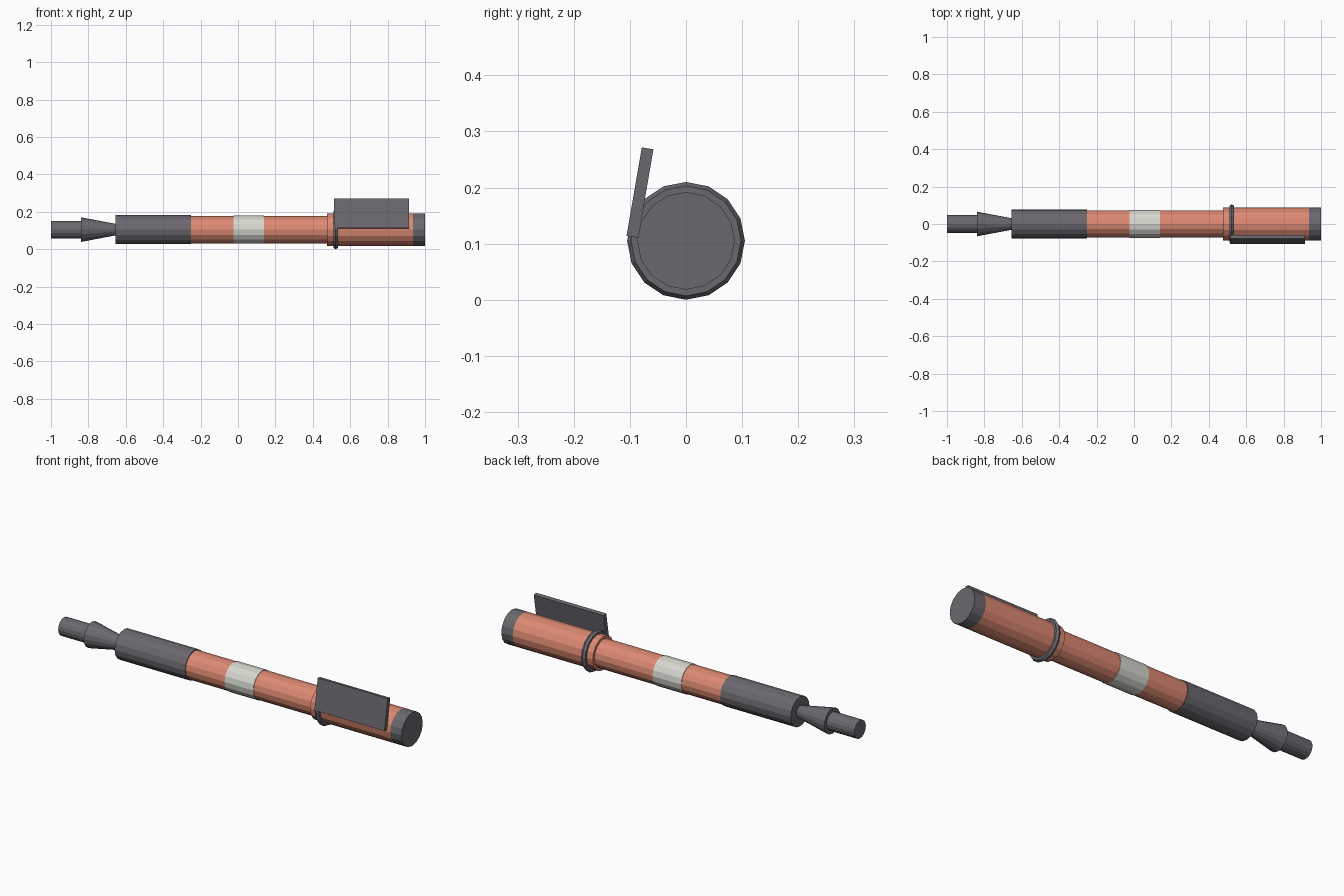
import bpy, bmesh, math
from mathutils import Matrix, Vector

if "Cube" in bpy.data.objects:
    bpy.data.objects.remove(bpy.data.objects["Cube"])

AXIS_Z = 0.105  # height of the pen's centre line


def material(name, rgb):
    m = bpy.data.materials.new(name)
    m.diffuse_color = (*rgb, 1.0)
    m.use_nodes = True
    m.node_tree.nodes["Principled BSDF"].inputs["Base Color"].default_value = m.diffuse_color
    return m


GREY = material("dark_grey", (0.147, 0.138, 0.158))
SALMON = material("salmon", (0.72, 0.25, 0.17))
WHITE = material("off_white", (0.68, 0.68, 0.62))


def finish(bm, name, mat):
    bmesh.ops.recalc_face_normals(bm, faces=bm.faces)
    mesh = bpy.data.meshes.new(name)
    bm.to_mesh(mesh)
    bm.free()
    mesh.materials.append(mat)
    obj = bpy.data.objects.new(name, mesh)
    bpy.context.collection.objects.link(obj)
    return obj


def barrel(name, x0, x1, r0, r1, mat, sides=16):
    """Capped (tapered) cylinder along x, with a vertex at the top."""
    bm = bmesh.new()
    ends = []
    for x, r in ((x0, r0), (x1, r1)):
        ends.append([bm.verts.new((x, r * math.sin(a), AXIS_Z + r * math.cos(a)))
                     for a in (2 * math.pi * i / sides for i in range(sides))])
    for i in range(sides):
        j = (i + 1) % sides
        bm.faces.new((ends[0][i], ends[0][j], ends[1][j], ends[1][i]))
    for ring in ends:
        bm.faces.new(ring)
    return finish(bm, name, mat)


# Barrel parts, from the tip to the end cap
barrel("tip", -1.0, -0.83, 0.047, 0.047, GREY)
barrel("nose_cone", -0.84, -0.65, 0.066, 0.030, GREY)
barrel("grip", -0.655, -0.25, 0.077, 0.077, GREY)
barrel("lower_body", -0.26, 0.48, 0.073, 0.073, SALMON)
barrel("middle_band", -0.025, 0.14, 0.0755, 0.0755, WHITE)
barrel("upper_body", 0.475, 0.935, 0.087, 0.087, SALMON)
barrel("end_cap", 0.935, 1.0, 0.087, 0.087, GREY)

# Clip ring: 16-sided torus with a hexagonal section
bm = bmesh.new()
rings = []
for i in range(16):
    a = 2 * math.pi * i / 16
    loop = []
    for k in range(6):
        b = 2 * math.pi * k / 6
        r = 0.091 + 0.014 * math.cos(b)
        loop.append(bm.verts.new((0.522 + 0.014 * math.sin(b),
                                  r * math.sin(a), AXIS_Z + r * math.cos(a))))
    rings.append(loop)
for i in range(16):
    p, q = rings[i], rings[(i + 1) % 16]
    for k in range(6):
        n = (k + 1) % 6
        bm.faces.new((p[k], p[n], q[n], q[k]))
finish(bm, "clip_ring", GREY)

# Clip: thin leaning plate on the front side
bm = bmesh.new()
bmesh.ops.create_cube(bm, size=1.0)
bmesh.ops.scale(bm, vec=(0.402, 0.021, 0.160), verts=bm.verts)
bmesh.ops.rotate(bm, cent=(0, 0, 0), matrix=Matrix.Rotation(math.radians(-9.8), 3, 'X'),
                 verts=bm.verts)
bmesh.ops.translate(bm, vec=Vector((0.714, -0.082, 0.191)), verts=bm.verts)
finish(bm, "clip", GREY)
